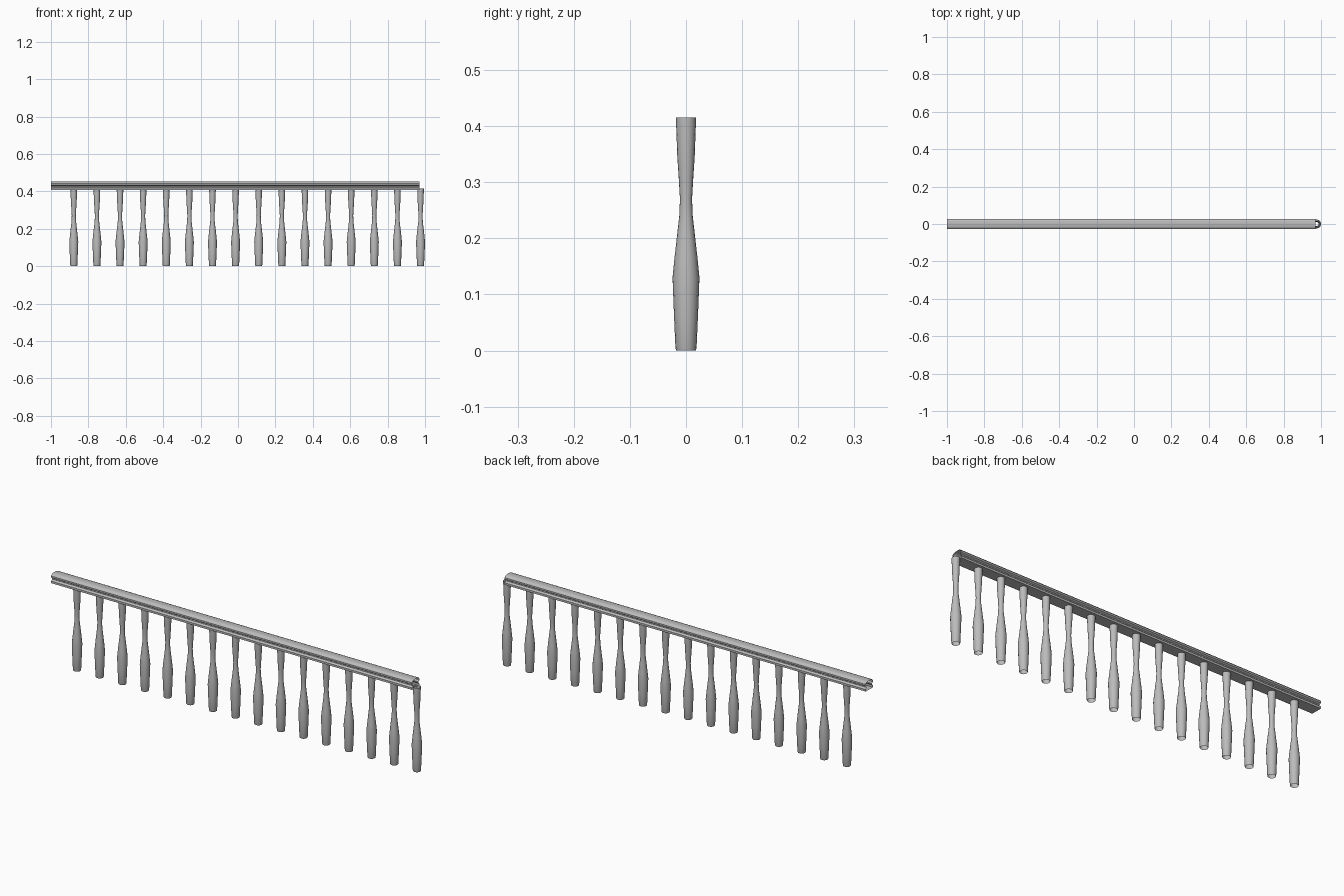
import bpy
import bmesh
import math

if "Cube" in bpy.data.objects:
    bpy.data.objects.remove(bpy.data.objects["Cube"])

# One plain grey for everything
grey = bpy.data.materials.new("plain grey")
grey.use_nodes = True
colour = (0.5, 0.5, 0.5, 1)
grey.diffuse_color = colour
grey.node_tree.nodes["Principled BSDF"].inputs["Base Color"].default_value = colour


def skin(rows, name, closed):
    """Join matching rows of points with quads."""
    bm = bmesh.new()
    rings = [[bm.verts.new(p) for p in row] for row in rows]
    count = len(rings[0])
    for low, high in zip(rings, rings[1:]):
        for i in range(count if closed else count - 1):
            j = (i + 1) % count
            bm.faces.new((low[i], low[j], high[j], high[i]))
    bmesh.ops.recalc_face_normals(bm, faces=bm.faces)
    mesh = bpy.data.meshes.new(name)
    bm.to_mesh(mesh)
    bm.free()
    mesh.materials.append(grey)
    return mesh


def place(name, mesh, x=0):
    obj = bpy.data.objects.new(name, mesh)
    bpy.context.collection.objects.link(obj)
    obj.location.x = x
    bpy.ops.object.select_all(action="DESELECT")
    obj.select_set(True)
    bpy.context.view_layer.objects.active = obj
    bpy.ops.object.shade_smooth_by_angle(angle=math.radians(35))
    return obj


# Turned balusters: open tubes with a waist and a belly
turning = [(0.0175, 0), (0.0188, 0.004), (0.0215, 0.065), (0.024, 0.13),
           (0.0205, 0.165), (0.016, 0.205), (0.012, 0.24), (0.0108, 0.27),
           (0.0125, 0.3), (0.0155, 0.345), (0.0175, 0.4), (0.0175, 0.415)]
SIDES = 16
rings = [[(r * math.cos(math.tau * i / SIDES), r * math.sin(math.tau * i / SIDES), z)
          for i in range(SIDES)] for r, z in turning]
baluster = skin(rings, "baluster", True)
for n in range(16):
    place(f"baluster_{n + 1}", baluster, -0.878 + n * 1.854 / 15)

# Handrail: open-ended moulding with a groove along each side
half = [(0.028, 0.407), (0.028, 0.417), (0.02, 0.424), (0.02, 0.429),
        (0.028, 0.434), (0.028, 0.442), (0.022, 0.449), (0.012, 0.452)]
section = half + [(-y, z) for y, z in reversed(half)]
rail = skin([[(x, y, z) for y, z in section] for x in (-1, 0.97)], "handrail", True)
place("handrail", rail)
